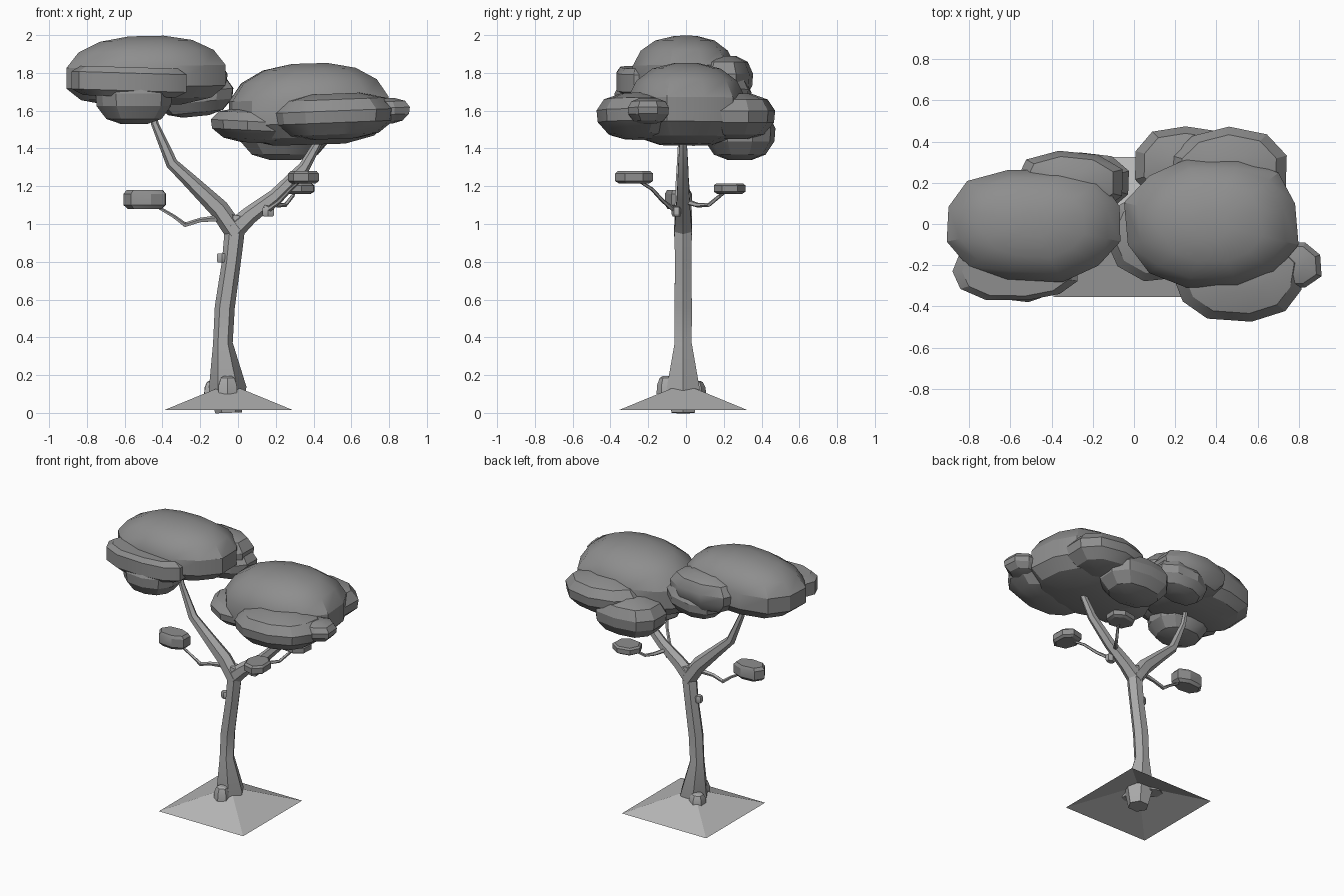
import bpy, math, random
from mathutils import Vector

if "Cube" in bpy.data.objects:
    bpy.data.objects.remove(bpy.data.objects["Cube"])

random.seed(4)


def grey(name, v):
    mat = bpy.data.materials.new(name)
    mat.diffuse_color = (v, v, v, 1)
    mat.use_nodes = True
    mat.node_tree.nodes["Principled BSDF"].inputs["Base Color"].default_value = mat.diffuse_color
    return mat


LEAF, BARK, EARTH = grey("leaf", .27), grey("bark", .4), grey("earth", .48)


def mesh_object(name, verts, faces, mat, angle=28):
    mesh = bpy.data.meshes.new(name)
    mesh.from_pydata(verts, [], faces)
    mesh.materials.append(mat)
    mesh.update()
    obj = bpy.data.objects.new(name, mesh)
    bpy.context.collection.objects.link(obj)
    bpy.ops.object.select_all(action='DESELECT')
    obj.select_set(True)
    bpy.context.view_layer.objects.active = obj
    bpy.ops.object.shade_smooth_by_angle(angle=math.radians(angle))
    return obj


def skin(rings):
    """Bridge equal rings of points and close both ends."""
    n = len(rings[0])
    verts = [v for r in rings for v in r]
    faces = [(i * n + k, i * n + (k + 1) % n, (i + 1) * n + (k + 1) % n, (i + 1) * n + k)
             for i in range(len(rings) - 1) for k in range(n)]
    faces.append(tuple(reversed(range(n))))
    faces.append(tuple(range(len(verts) - n, len(verts))))
    return verts, faces


def tube(name, path, sides=6):
    """Tapered limb; each path entry is x, y, z, radius."""
    pts = [Vector(p[:3]) for p in path]
    rings = []
    for i, p in enumerate(pts):
        t = (pts[min(i + 1, len(pts) - 1)] - pts[max(i - 1, 0)]).normalized()
        ref = Vector((0, 1, 0)) if abs(t.y) < 0.8 else Vector((0, 0, 1))
        u = ref.cross(t).normalized()
        w = t.cross(u)
        rings.append([p + path[i][3] * (u * math.cos(a) + w * math.sin(a))
                      for a in (2 * math.pi * k / sides for k in range(sides))])
    return mesh_object(name, *skin(rings), BARK)


DOME = [(.45, 0), (.82, .09), (1, .26), (1, .56), (.85, .78), (.58, .93), (.22, 1)]
ROUND = [(.35, 0), (.72, .1), (.97, .36), (1, .62), (.82, .87), (.42, 1)]
BLOCK = [(.8, 0), (1, .2), (1, .8), (.85, 1)]


def blob(name, x, y, rx, ry, z0, z1, profile=DOME, sides=12, tilt=0.0, mat=LEAF):
    """Flattened faceted foliage pad with a slightly uneven outline."""
    wob = [random.uniform(.96, 1.04) for _ in range(sides)]
    rings = []
    for f, h in profile:
        ring = []
        for k in range(sides):
            a = 2 * math.pi * (k + .5) / sides
            c, s = math.cos(a), math.sin(a)
            dx = rx * f * wob[k] * math.copysign(abs(c) ** .88, c)
            dy = ry * f * wob[k] * math.copysign(abs(s) ** .88, s)
            ring.append((x + dx, y + dy, z0 + (z1 - z0) * h + tilt * dx))
        rings.append(ring)
    return mesh_object(name, *skin(rings), mat)


# Open square mound of earth
cx, cy = -.05, -.015
mesh_object("ground_mound",
            [(-.39, -.355, .015), (.29, -.355, .015), (.29, .325, .015), (-.39, .325, .015), (cx, cy, .155)],
            [(0, 1, 4), (1, 2, 4), (2, 3, 4), (3, 0, 4)], EARTH, 5)

# Trunk and forked branches
tube("trunk", [(-.05, -.015, 0, .07), (-.055, -.015, .13, .1), (-.08, -.015, .37, .052),
               (-.07, -.015, .56, .053), (-.035, -.015, .8, .05), (-.02, -.015, .94, .053),
               (-.003, -.015, 1.045, .042)])
tube("left_branch", [(-.01, -.015, .95, .055), (-.1, -.015, 1.08, .052), (-.25, -.02, 1.225, .039),
                     (-.35, -.02, 1.32, .032), (-.44, -.02, 1.53, .02), (-.47, -.02, 1.68, .015)])
tube("right_branch", [(-.02, -.015, .97, .055), (.06, -.015, 1.045, .047), (.2, -.015, 1.15, .038),
                      (.35, -.015, 1.3, .031), (.43, -.015, 1.44, .022), (.47, -.015, 1.53, .018)])

# Root bumps and knots
for i, (x, y, r, z) in enumerate([(-.055, -.1, .058, .195), (-.13, .05, .055, .17)]):
    blob(f"root_bump_{i}", x, y, r, r, .1, z, [(1, 0), (.95, .5), (.7, .9), (.4, 1)], 6, mat=BARK)
blob("trunk_knot", -.085, -.02, .03, .025, .795, .845, BLOCK, 6, mat=BARK)
blob("branch_knot", .16, -.05, .035, .025, 1.04, 1.09, BLOCK, 6, mat=BARK)

# Thin twigs with small leaf clumps
tube("left_twig", [(-.1, -.02, 1.03, .018), (-.2, -.03, 1.02, .013), (-.28, -.03, .995, .014),
                   (-.34, -.04, 1.04, .01), (-.46, -.04, 1.11, .008)], 5)
tube("front_twig", [(.12, -.02, 1.1, .016), (.17, -.07, 1.08, .014), (.22, -.12, 1.12, .011),
                    (.28, -.18, 1.185, .01), (.34, -.27, 1.24, .007)], 5)
tube("back_twig", [(.16, 0, 1.12, .016), (.21, .06, 1.1, .013), (.25, .12, 1.1, .011),
                   (.29, .18, 1.15, .01), (.31, .23, 1.18, .007)], 5)
blob("left_leaf_clump", -.49, -.04, .115, .075, 1.08, 1.18, BLOCK, 7)
blob("front_leaf_clump", .35, -.275, .085, .1, 1.215, 1.28, BLOCK, 7)
blob("back_leaf_clump", .31, .23, .1, .085, 1.16, 1.215, BLOCK, 7)

# Upper left canopy
blob("left_canopy", -.485, 0, .435, .28, 1.63, 1.995, tilt=.02)
blob("left_canopy_front", -.57, -.23, .315, .145, 1.675, 1.83, BLOCK, 11, -.03)
blob("left_canopy_front_bulge", -.55, -.2, .205, .175, 1.53, 1.79, ROUND, 11)
blob("left_canopy_back", -.31, .2, .26, .16, 1.64, 1.89, ROUND, 9)
blob("left_canopy_back_low", -.22, .2, .21, .15, 1.57, 1.78, ROUND, 9, .1)

# Lower right canopy
blob("right_canopy", .38, 0, .425, .33, 1.42, 1.85, tilt=.03)
blob("right_canopy_shoulder", .1, -.06, .235, .22, 1.43, 1.61, ROUND, 9, -.05)
blob("right_canopy_front", .51, -.25, .325, .22, 1.45, 1.69, ROUND, 11, .04)
blob("right_canopy_front_tip", .77, -.2, .145, .12, 1.53, 1.665, ROUND, 8, .04)
blob("right_canopy_back", .25, .285, .25, .19, 1.34, 1.61, ROUND, 10)
blob("right_canopy_back_high", .46, .255, .285, .21, 1.45, 1.69, ROUND, 10)
